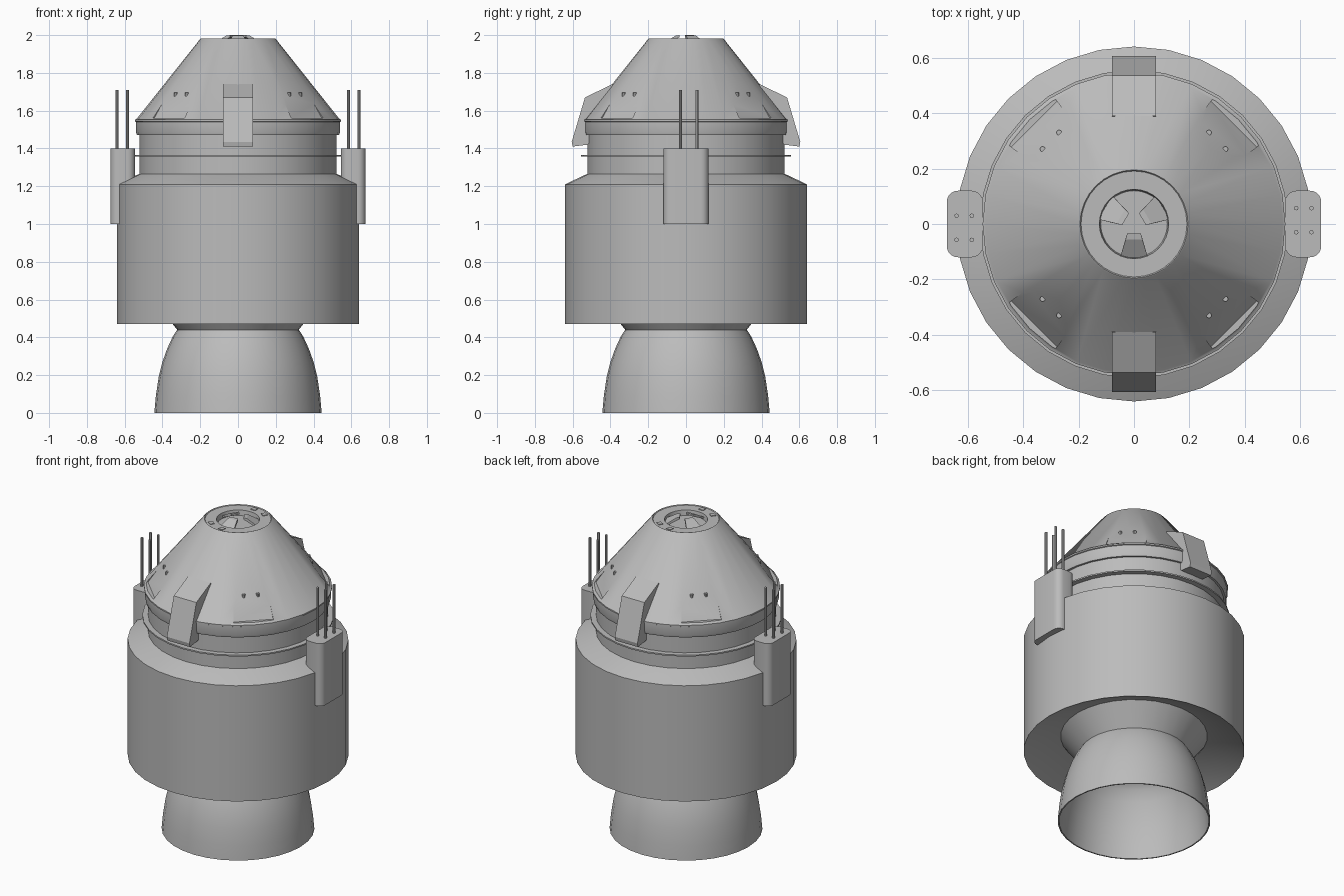
import bpy, bmesh, math
from math import sin, cos, pi, radians

if "Cube" in bpy.data.objects:
    bpy.data.objects.remove(bpy.data.objects["Cube"])

grey = bpy.data.materials.new("plain_grey")
grey.diffuse_color = (0.5, 0.5, 0.5, 1)
grey.use_nodes = True
grey.node_tree.nodes["Principled BSDF"].inputs["Base Color"].default_value = grey.diffuse_color


def finish(name, bm, smooth=True, rot=0):
    bmesh.ops.recalc_face_normals(bm, faces=bm.faces[:])
    me = bpy.data.meshes.new(name)
    bm.to_mesh(me)
    bm.free()
    me.materials.append(grey)
    ob = bpy.data.objects.new(name, me)
    bpy.context.collection.objects.link(ob)
    ob.rotation_euler.z = rot
    if smooth:
        shade(ob)
    return ob


def activate(ob):
    bpy.ops.object.select_all(action='DESELECT')
    ob.select_set(True)
    bpy.context.view_layer.objects.active = ob


def shade(ob):
    activate(ob)
    bpy.ops.object.shade_smooth_by_angle(angle=radians(30))


def lathe(name, profile, n=32, smooth=True):
    """Revolve (radius, z) points about z; radius 0 makes a pole."""
    bm = bmesh.new()
    rings = []
    for r, z in profile:
        if r == 0:
            rings.append([bm.verts.new((0, 0, z))] * n)
        else:
            rings.append([bm.verts.new((r * cos(2 * pi * i / n), r * sin(2 * pi * i / n), z))
                          for i in range(n)])
    for a, b in zip(rings, rings[1:]):
        for i in range(n):
            j = (i + 1) % n
            vs = list(dict.fromkeys((a[i], a[j], b[j], b[i])))
            bm.faces.new(vs)
    return finish(name, bm, smooth)


def hull(name, pts, rot=0, smooth=False):
    """Convex block through the given points."""
    bm = bmesh.new()
    for p in pts:
        bm.verts.new(p)
    bmesh.ops.convex_hull(bm, input=bm.verts[:])
    bmesh.ops.dissolve_limit(bm, angle_limit=0.01, verts=bm.verts[:], edges=bm.edges[:])
    return finish(name, bm, smooth, rot)


def rod(name, x, y, z0, z1, r, rot):
    pts = [(x + r * cos(k * pi / 4), y + r * sin(k * pi / 4), z)
           for k in range(8) for z in (z0, z1)]
    return hull(name, pts, rot, True)


# Engine bell, hollow, with flared mount
lathe("engine_bell", [(0, .58), (.43, .575), (.322, .44), (.345, .405), (.375, .34), (.4, .27),
                      (.42, .19), (.435, .09), (.443, 0), (.435, 0), (.427, .09), (.412, .19),
                      (.392, .27), (.367, .34), (.337, .405), (.3, .44), (.15, .5), (0, .52)])

# Service module with recessed underside and collar
lathe("service_module", [(0, .57), (.425, .57), (.64, .47), (.64, 1.21), (.535, 1.26),
                         (.522, 1.265), (.522, 1.475), (0, 1.475)])
lathe("separation_ring", [(0, 1.357), (.555, 1.357), (.555, 1.366), (0, 1.366)])

# Crew capsule with docking recess
capsule = lathe("crew_capsule", [(0, 1.47), (.535, 1.47), (.54, 1.485), (.54, 1.54), (.546, 1.543),
                                 (.546, 1.552), (.537, 1.556), (.2, 1.98), (.195, 1.983),
                                 (.191, 1.978), (.125, 1.978), (.12, 1.945), (0, 1.945)], smooth=False)

# Flat thruster recesses cut into the cone
for k in range(4):
    a = radians(45 + 90 * k)
    pts = []
    for r, z, w in ((.509, 1.562, .117), (.365, 1.777, .093)):
        for s in (-1, 1):
            pts += [(r, s * w, z), (r + .2, s * w * 1.15, z)]
    cutter = hull("recess_cutter", pts, a)
    cutter.hide_render = True
    mod = capsule.modifiers.new("recess", 'BOOLEAN')
    mod.operation = 'DIFFERENCE'
    mod.object = cutter
    activate(capsule)
    bpy.ops.object.modifier_apply(modifier=mod.name)
    bpy.data.objects.remove(cutter)
    # Paired thruster ports
    for s in (-1, 1):
        rod("thruster_port", .424, s * .042, 1.66, 1.696, .01, a)
shade(capsule)

# Front and back fairings
side = [(.39, 1.74), (.535, 1.67), (.605, 1.435), (.6, 1.41), (.52, 1.42), (.45, 1.5), (.38, 1.7)]
for name, rot in (("back_fairing", 0), ("front_fairing", pi)):
    hull(name, [(x, y, z) for x in (-.08, .08) for y, z in side], rot)

# Side pods with antenna rods
for name, rot in (("right", 0), ("left", pi)):
    pts = []
    for cx, cy, a0 in ((.635, .08, 0), (.585, .08, 90), (.585, -.08, 180), (.635, -.08, 270)):
        for k in range(6):
            a = radians(a0 + 18 * k)
            pts += [(cx + .04 * cos(a), cy + .04 * sin(a), z) for z in (1.0, 1.4)]
    hull(name + "_pod", pts, rot, True)
    for x in (.585, .64):
        for y in (-.03, .057):
            rod(name + "_antenna", x, y, 1.39, 1.71, .008, rot)

# Docking guide petals
for deg in (30, 150, 270):
    pts = []
    for r, z, w in ((.12, 1.958, .05), (.055, 1.997, .03), (.035, 2.0, .025)):
        pts += [(r, s * w, z - d) for s in (-1, 1) for d in (0, .012)]
    hull("docking_petal", pts, radians(deg))

# Small latch blocks on the docking rim
for deg in (90, 57, 270, 235):
    hull("docking_latch", [(x, y, z) for x in (.15, .178) for y in (-.016, .016)
                           for z in (1.97, 1.982)], radians(deg))
